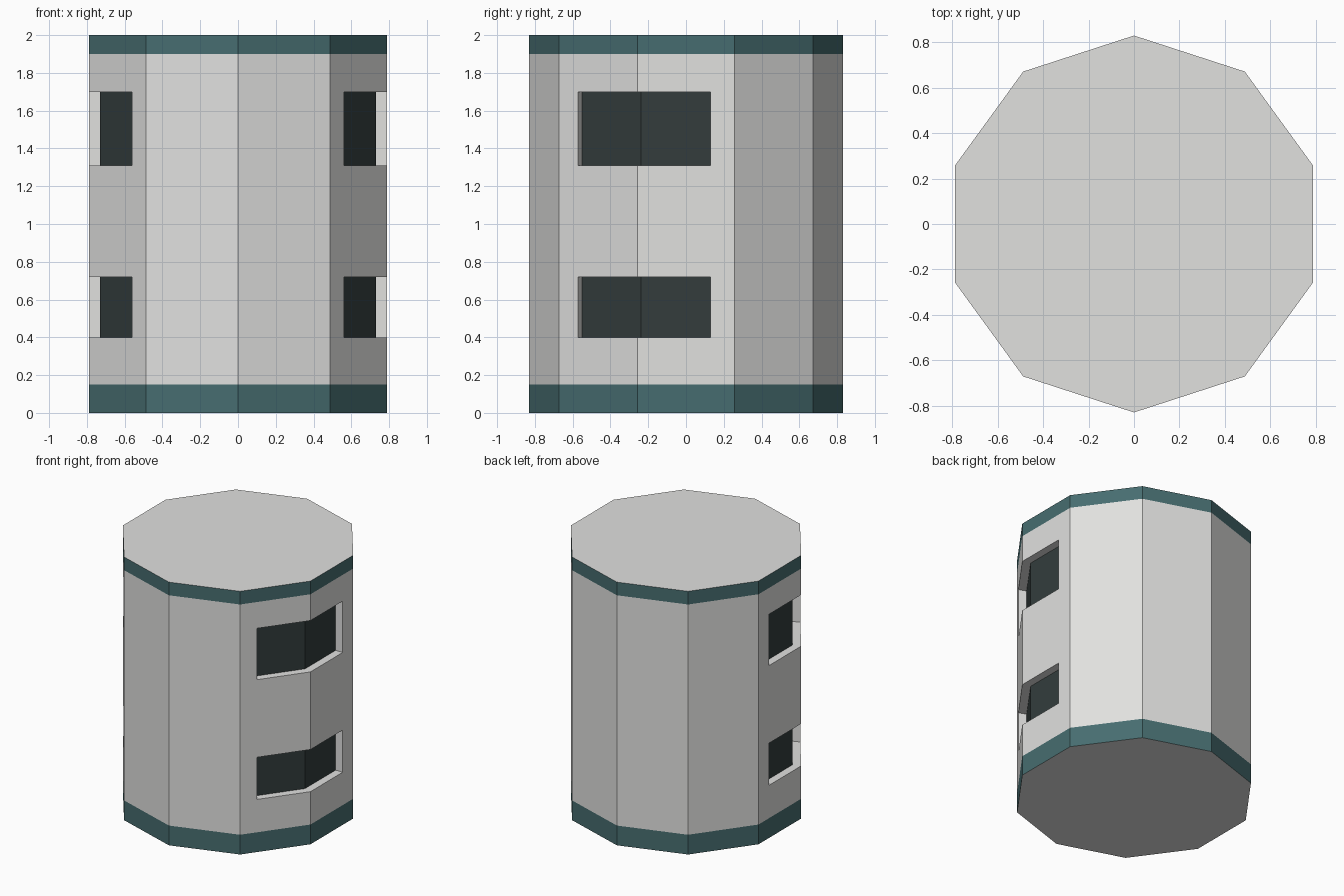
import bpy, bmesh, math

if "Cube" in bpy.data.objects:
    bpy.data.objects.remove(bpy.data.objects["Cube"])

R = 0.83                              # ten-sided tower radius
APOTHEM = R * math.cos(math.pi / 10)


def material(name, rgb):
    m = bpy.data.materials.new(name)
    m.diffuse_color = (*rgb, 1)
    m.use_nodes = True
    m.node_tree.nodes["Principled BSDF"].inputs["Base Color"].default_value = m.diffuse_color
    return m


def prism(name, outline, z0, z1, cuts=()):
    bm = bmesh.new()
    base = bm.faces.new([bm.verts.new((x, y, z0)) for x, y in outline])
    top = bmesh.ops.extrude_face_region(bm, geom=[base])["geom"]
    bmesh.ops.translate(bm, vec=(0, 0, z1 - z0),
                        verts=[v for v in top if isinstance(v, bmesh.types.BMVert)])
    if not any(f.normal.z < -0.9 and f.calc_center_median().z < z0 + 0.01 for f in bm.faces):
        bm.normal_update()
    for z in cuts:
        bmesh.ops.bisect_plane(bm, geom=bm.verts[:] + bm.edges[:] + bm.faces[:],
                               plane_co=(0, 0, z), plane_no=(0, 0, 1))
    bmesh.ops.recalc_face_normals(bm, faces=bm.faces)
    mesh = bpy.data.meshes.new(name)
    bm.to_mesh(mesh)
    bm.free()
    ob = bpy.data.objects.new(name, mesh)
    bpy.context.collection.objects.link(ob)
    return ob


# Tower body, split at the edges of the painted bands
angles = [math.radians(90 + 36 * i) for i in range(10)]
tower = prism("tower_body", [(R * math.cos(a), R * math.sin(a)) for a in angles],
              0, 2, (0.15, 1.9))

# Recessed wrap-around windows, two heights on both sides
plan = [(0.504, -0.55), (0.73, -0.237), (0.73, 0.13),
        (0.85, 0.13), (0.85, -0.28), (0.62, -0.592)]
bpy.context.view_layer.objects.active = tower
for z0, z1 in ((0.4, 0.72), (1.31, 1.7)):
    for side in (1, -1):
        cutter = prism("window_cutter", [(side * x, y) for x, y in plan], z0, z1)
        mod = tower.modifiers.new("window", 'BOOLEAN')
        mod.operation, mod.solver, mod.object = 'DIFFERENCE', 'EXACT', cutter
        bpy.ops.object.modifier_apply(modifier=mod.name)
        bpy.data.objects.remove(cutter)

# Colours: grey wall, teal bands by height, dark glass on the recessed panes
tower.data.materials.clear()
for m in (material("wall_grey", (0.75, 0.75, 0.74)),
          material("band_teal", (0.062, 0.152, 0.161)),
          material("window_glass", (0.033, 0.046, 0.046))):
    tower.data.materials.append(m)
for p in tower.data.polygons:
    p.use_smooth = False
    p.material_index = 0
    if abs(p.normal.z) > 0.5:
        continue
    depth = p.normal.dot(p.center)
    if p.center.z < 0.15 or p.center.z > 1.9:
        p.material_index = 1
    elif APOTHEM - 0.1 < depth < APOTHEM - 0.03:
        p.material_index = 2
